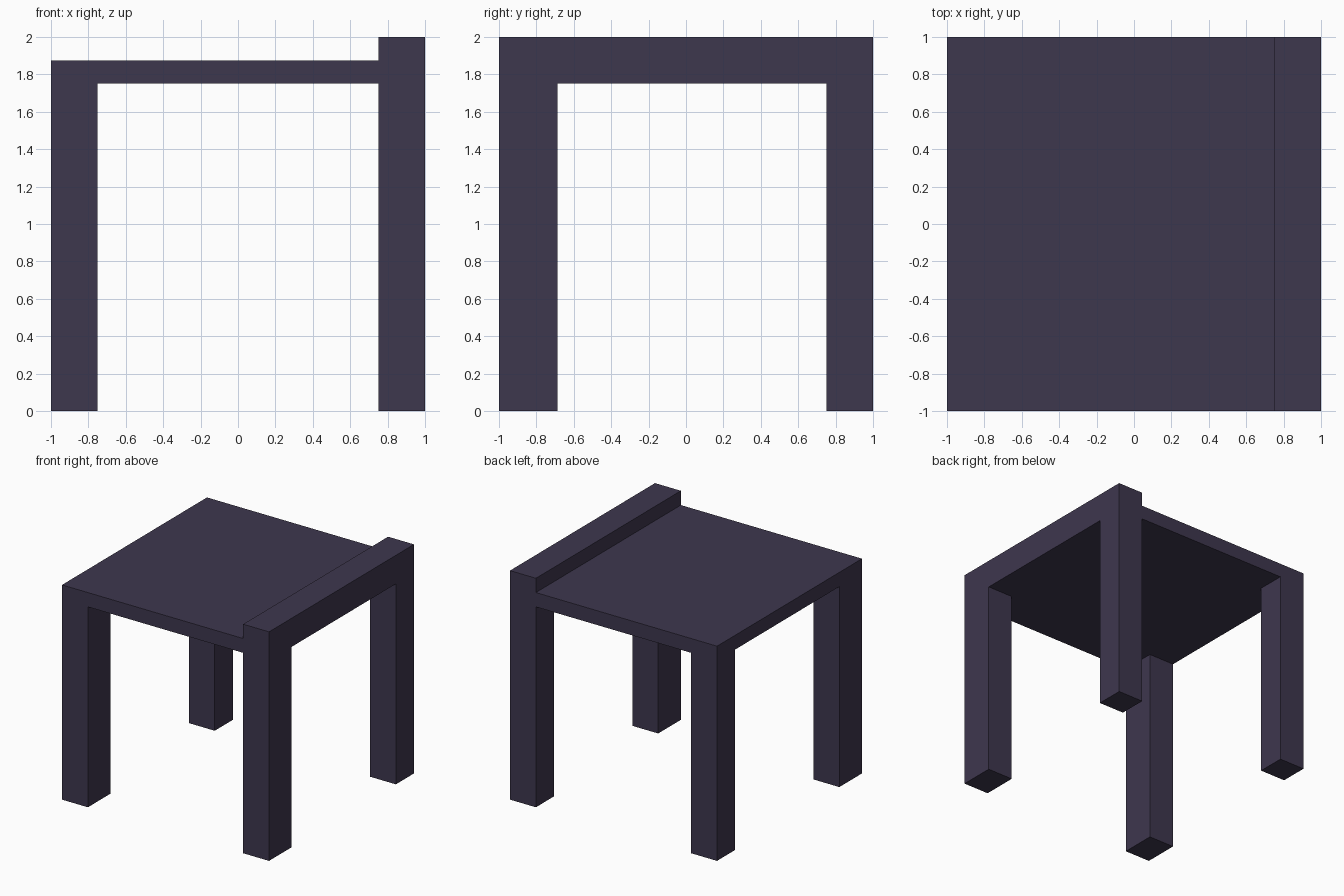
import bpy
import bmesh
from mathutils import Vector

if "Cube" in bpy.data.objects:
    bpy.data.objects.remove(bpy.data.objects["Cube"])

# One flat dark violet colour for the whole model
violet = bpy.data.materials.new("dark violet")
violet.diffuse_color = (0.048, 0.038, 0.076, 1.0)
violet.use_nodes = True
violet.node_tree.nodes["Principled BSDF"].inputs["Base Color"].default_value = violet.diffuse_color


def box(name, x, y, z):
    """Axis-aligned box from (min, max) ranges."""
    bm = bmesh.new()
    bmesh.ops.create_cube(bm, size=1.0)
    low, high = (Vector(c) for c in zip(x, y, z))
    for v in bm.verts:
        v.co = (low + high) / 2 + v.co * (high - low)
    mesh = bpy.data.meshes.new(name)
    bm.to_mesh(mesh)
    bm.free()
    mesh.materials.append(violet)
    obj = bpy.data.objects.new(name, mesh)
    bpy.context.collection.objects.link(obj)
    return obj


UNDER, TOP, RIDGE = 1.75, 1.875, 2.0
INNER = 0.75

# Flat top and the raised rail along its right edge
box("table_top", (-1, INNER), (-1, 1), (UNDER, TOP))
box("raised_rail", (INNER, 1), (-1, 1), (UNDER, RIDGE))

# Four legs, the front pair slightly deeper than the back pair
for side, x in (("left", (-1, -INNER)), ("right", (INNER, 1))):
    for end, y in (("front", (-1, -0.6875)), ("back", (0.75, 1))):
        box(f"{end}_{side}_leg", x, y, (0, UNDER))
